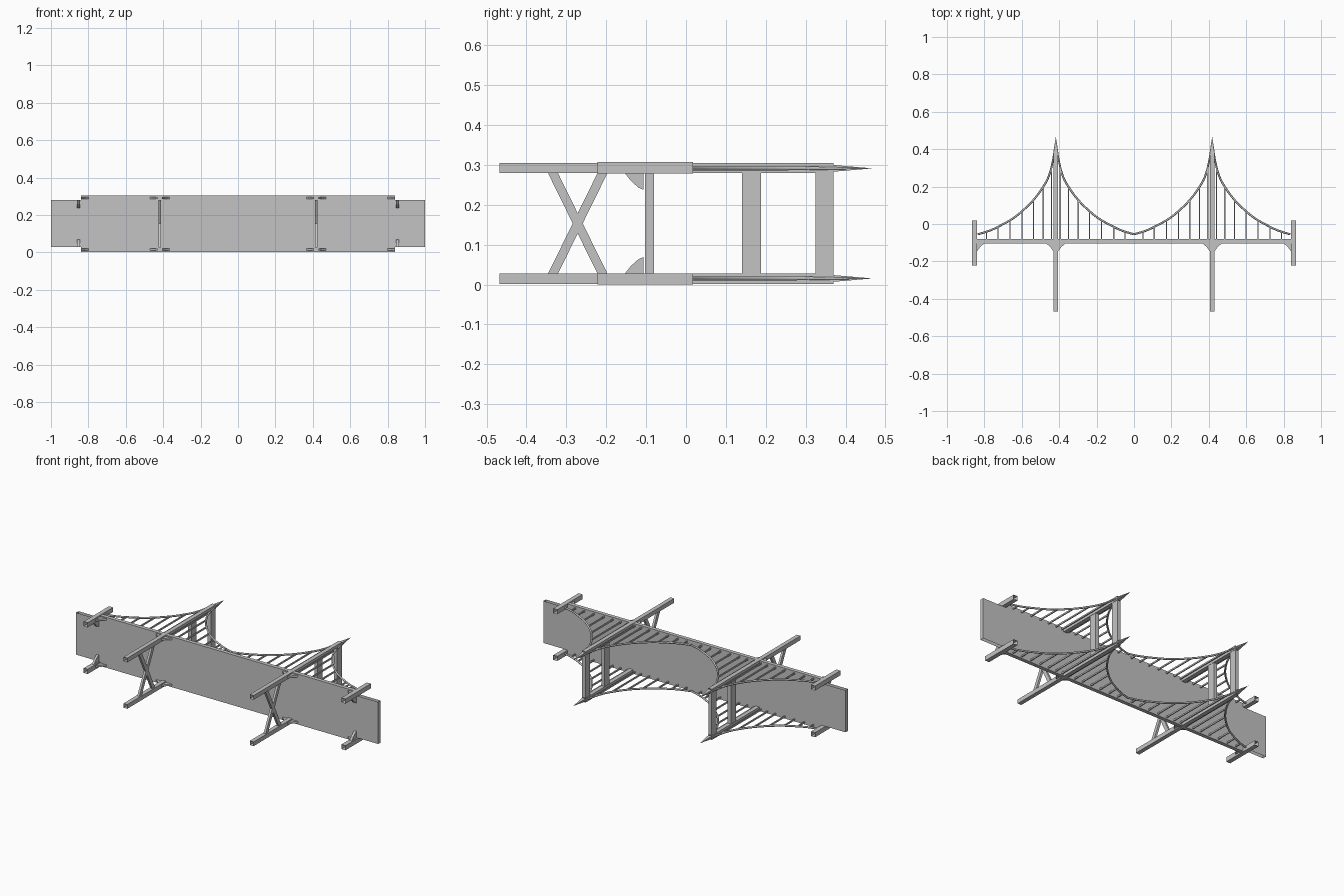
import bpy, bmesh, math
from mathutils import Vector

if "Cube" in bpy.data.objects:
    bpy.data.objects.remove(bpy.data.objects["Cube"])

ZC = 0.1535          # mid plane between the two cable sides
TX, EX = 0.418, 0.853  # main tower and end post positions
DECK_LO, DECK_HI = -0.103, -0.08

grey = bpy.data.materials.new("steel_grey")
grey.diffuse_color = (0.55, 0.55, 0.55, 1)
grey.use_nodes = True
grey.node_tree.nodes["Principled BSDF"].inputs["Base Color"].default_value = grey.diffuse_color


def finish(name, bm):
    bmesh.ops.recalc_face_normals(bm, faces=bm.faces)
    me = bpy.data.meshes.new(name)
    bm.to_mesh(me)
    bm.free()
    me.materials.append(grey)
    ob = bpy.data.objects.new(name, me)
    bpy.context.collection.objects.link(ob)
    return ob


def box(bm, lo, hi, open_axes=()):
    """Box from corner to corner; faces across open_axes are left out."""
    lo, hi = Vector(lo), Vector(hi)
    new = bmesh.ops.create_cube(bm, size=1)["verts"]
    for v in new:
        v.co = Vector([lo[i] + (v.co[i] + 0.5) * (hi[i] - lo[i]) for i in range(3)])
    faces = {f for v in new for f in v.link_faces}
    for f in faces:
        f.normal_update()
    drop = [f for f in faces if any(abs(f.normal[a]) > 0.9 for a in open_axes)]
    if drop:
        bmesh.ops.delete(bm, geom=drop, context='FACES_ONLY')


def prism(bm, points, offset):
    """Flat outline pushed along offset."""
    a = [bm.verts.new(p) for p in points]
    b = [bm.verts.new(Vector(p) + Vector(offset)) for p in points]
    bm.faces.new(a)
    bm.faces.new(b[::-1])
    n = len(a)
    for i in range(n):
        bm.faces.new((a[i], b[i], b[(i + 1) % n], a[(i + 1) % n]))


def zspan(side, z0, z1):
    """Mirror a z range to the other side when side is 1."""
    return (z0, z1) if side == 0 else (2 * ZC - z1, 2 * ZC - z0)


# Deck slab, open along its long edges
bm = bmesh.new()
box(bm, (-1, DECK_LO, 0.028), (1, DECK_HI, 0.279), (2,))
finish("deck", bm)

# Edge girders
bm = bmesh.new()
for s in (0, 1):
    z0, z1 = zspan(s, 0.003, 0.028)
    box(bm, (-0.84, DECK_LO, z0), (0.84, DECK_HI, z1), (0,))
finish("edge_girders", bm)

# Main tower legs and end posts, hollow with open ends
bm = bmesh.new()
for x in (-TX, TX):
    for s in (0, 1):
        z0, z1 = zspan(s, 0.002, 0.0275)
        box(bm, (x - 0.0125, -0.468, z0), (x + 0.0125, 0.37, z1), (1,))
finish("tower_legs", bm)

bm = bmesh.new()
for x in (-EX, EX):
    for s in (0, 1):
        z0, z1 = zspan(s, 0.0, 0.0278)
        box(bm, (x - 0.0135, -0.222, z0), (x + 0.0135, 0.018, z1), (1,))
finish("end_posts", bm)

# Cross beams above the deck
bm = bmesh.new()
for x in (-TX, TX):
    for y0, y1 in ((0.14, 0.188), (0.325, 0.37)):
        box(bm, (x - 0.011, y0, 0.0275), (x + 0.011, y1, 0.2795))
finish("tower_cross_beams", bm)

# X braces below the deck
bm = bmesh.new()
for x in (-TX, TX):
    for za, zb in ((0.0275, 0.2795), (0.2795, 0.0275)):
        prism(bm, [(x - 0.0065, -0.222, za), (x - 0.0065, -0.197, za),
                   (x - 0.0065, -0.321, zb), (x - 0.0065, -0.346, zb)], (0.013, 0, 0))
finish("tower_x_braces", bm)

# Knee brackets running along the deck
bm = bmesh.new()
for s in (0, 1):
    z0, z1 = zspan(s, 0.010, 0.021)
    for m in (-1, 1):
        for x, d in ((TX - 0.0125, -1), (TX + 0.0125, 1), (EX - 0.0135, -1)):
            outline = [(0, DECK_LO), (0.04, DECK_LO), (0.018, -0.122), (0, -0.146)]
            prism(bm, [(m * (x + d * u), y, z0) for u, y in outline], (0, 0, z1 - z0))
finish("girder_brackets", bm)

# Knee brackets across the deck at the end posts
bm = bmesh.new()
for s in (0, 1):
    for x in (-EX, EX):
        outline = [(-0.107, 0.028), (-0.107, 0.069), (-0.119, 0.064),
                   (-0.138, 0.047), (-0.153, 0.028)]
        prism(bm, [(x - 0.007, y, z if s == 0 else 2 * ZC - z) for y, z in outline],
              (0.014, 0, 0))
finish("end_post_brackets", bm)

# Cable shape: distance from the tower -> height
CABLE = [(0.0, 0.462), (0.008, 0.40), (0.018, 0.33), (0.04, 0.25), (0.067, 0.2),
         (0.12, 0.128), (0.17, 0.078), (0.226, 0.032), (0.29, -0.005),
         (0.355, -0.036), (0.418, -0.055)]


def cable_height(d):
    for (a, ya), (b, yb) in zip(CABLE, CABLE[1:]):
        if d <= b:
            return ya + (yb - ya) * (d - a) / (b - a)
    return CABLE[-1][1]


# Main suspension cables
cu = bpy.data.curves.new("cable_path", 'CURVE')
cu.dimensions = '3D'
cu.bevel_depth = 0.0055
cu.bevel_resolution = 1
cu.resolution_u = 3
for z in (0.0155, 2 * ZC - 0.0155):
    for x in (-TX, TX):
        for d in (-1, 1):
            sp = cu.splines.new('BEZIER')
            sp.bezier_points.add(len(CABLE) - 1)
            for p, (u, y) in zip(sp.bezier_points, CABLE):
                p.co = (x + d * u, y, z)
                p.handle_left_type = p.handle_right_type = 'AUTO'
                p.radius = min(1, 0.15 + u * 40)
path = bpy.data.objects.new("cable_path", cu)
bpy.context.collection.objects.link(path)
dg = bpy.context.evaluated_depsgraph_get()
me = bpy.data.meshes.new_from_object(path.evaluated_get(dg))
bpy.data.objects.remove(path)
me.materials.clear()
me.materials.append(grey)
for f in me.polygons:
    f.material_index = 0
    f.use_smooth = True
bpy.context.collection.objects.link(bpy.data.objects.new("main_cables", me))

# Vertical hangers
bm = bmesh.new()
for z in (0.0155, 2 * ZC - 0.0155):
    for x in (-TX, TX):
        for d in (-1, 1):
            for u in (0.024, 0.067, 0.12, 0.18, 0.245, 0.31, 0.37):
                c = x + d * u
                box(bm, (c - 0.003, DECK_HI, z - 0.0045),
                    (c + 0.003, cable_height(u), z + 0.0045))
finish("hangers", bm)

# Pointed tower tips
bm = bmesh.new()
for x in (-TX, TX):
    for z in (0.0155, 2 * ZC - 0.0155):
        base = [bm.verts.new((x + a * 0.0115, 0.368, z + b * 0.0085))
                for a, b in ((-1, -1), (1, -1), (1, 1), (-1, 1))]
        tip = bm.verts.new((x, 0.468, z))
        bm.faces.new(base)
        for i in range(4):
            bm.faces.new((base[i], base[(i + 1) % 4], tip))
finish("tower_tips", bm)
